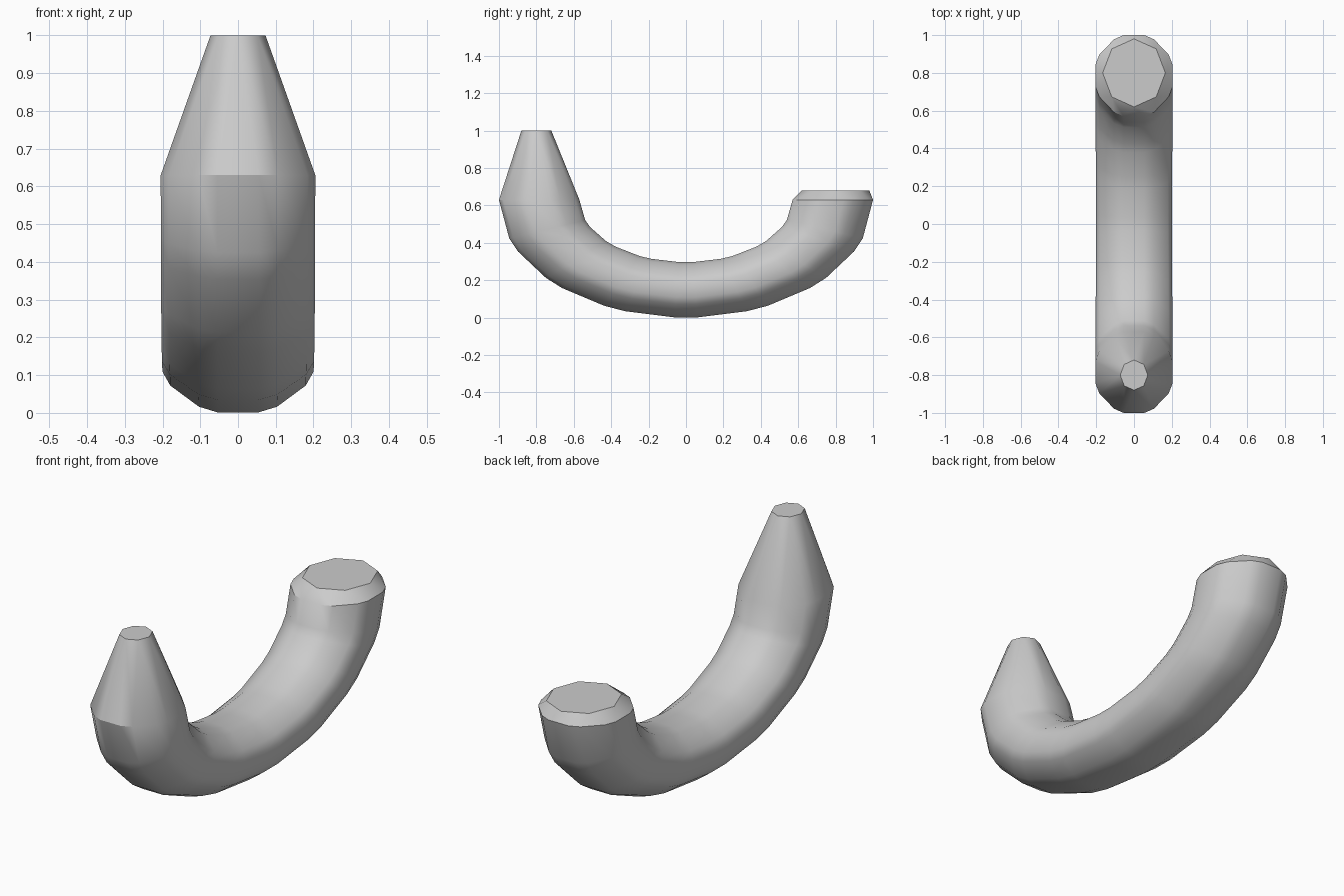
import bpy, bmesh
from math import sin, cos, radians

if "Cube" in bpy.data.objects:
    bpy.data.objects.remove(bpy.data.objects["Cube"])

# Cross-section: an octagon with its corners cut (16 points)
section = [radians(c + d) for c in range(0, 360, 45) for d in (-15, 15)]
octagon = [radians(c) for c in range(0, 360, 45) for d in (0, 0)]
K = cos(radians(15))

bm = bmesh.new()


def add_ring(centre, rx, ry, rz, angles):
    y, z = centre
    return [bm.verts.new((rx * sin(a), y + ry * cos(a), z + rz * cos(a))) for a in angles]


rings = []
# Pointed end: narrow octagonal tip
rings.append(add_ring((-0.8, 1.0), 0.073, -0.08, 0, octagon))

# Curved tube: squashed half ring, bevelled between segments
half = [3.5, 19, 26, 41.5, 48.5, 64, 71, 90]
for deg in [-t for t in reversed(half)] + half:
    s, c = sin(radians(deg)), cos(radians(deg))
    rings.append(add_ring((0.785 * s, 0.63 - 0.482 * c),
                          0.207 + 0.005 * abs(s),
                          0.215 / K * s, -0.148 / K * c, section))

# Blunt end: low chamfered cap
rings.append(add_ring((0.8, 0.68), 0.166, 0.18, 0, octagon))

# Skin the rings and close both ends
n = len(section)
for a, b in zip(rings, rings[1:]):
    for i in range(n):
        j = (i + 1) % n
        bm.faces.new((a[i], a[j], b[j], b[i]))
bm.faces.new(rings[0])
bm.faces.new(rings[-1])
bmesh.ops.remove_doubles(bm, verts=bm.verts, dist=0.0005)
bmesh.ops.recalc_face_normals(bm, faces=bm.faces)

mesh = bpy.data.meshes.new("curved_horn")
bm.to_mesh(mesh)
bm.free()
horn = bpy.data.objects.new("curved_horn", mesh)
bpy.context.collection.objects.link(horn)
bpy.context.view_layer.objects.active = horn
horn.select_set(True)
bpy.ops.object.shade_smooth_by_angle(angle=radians(31))
